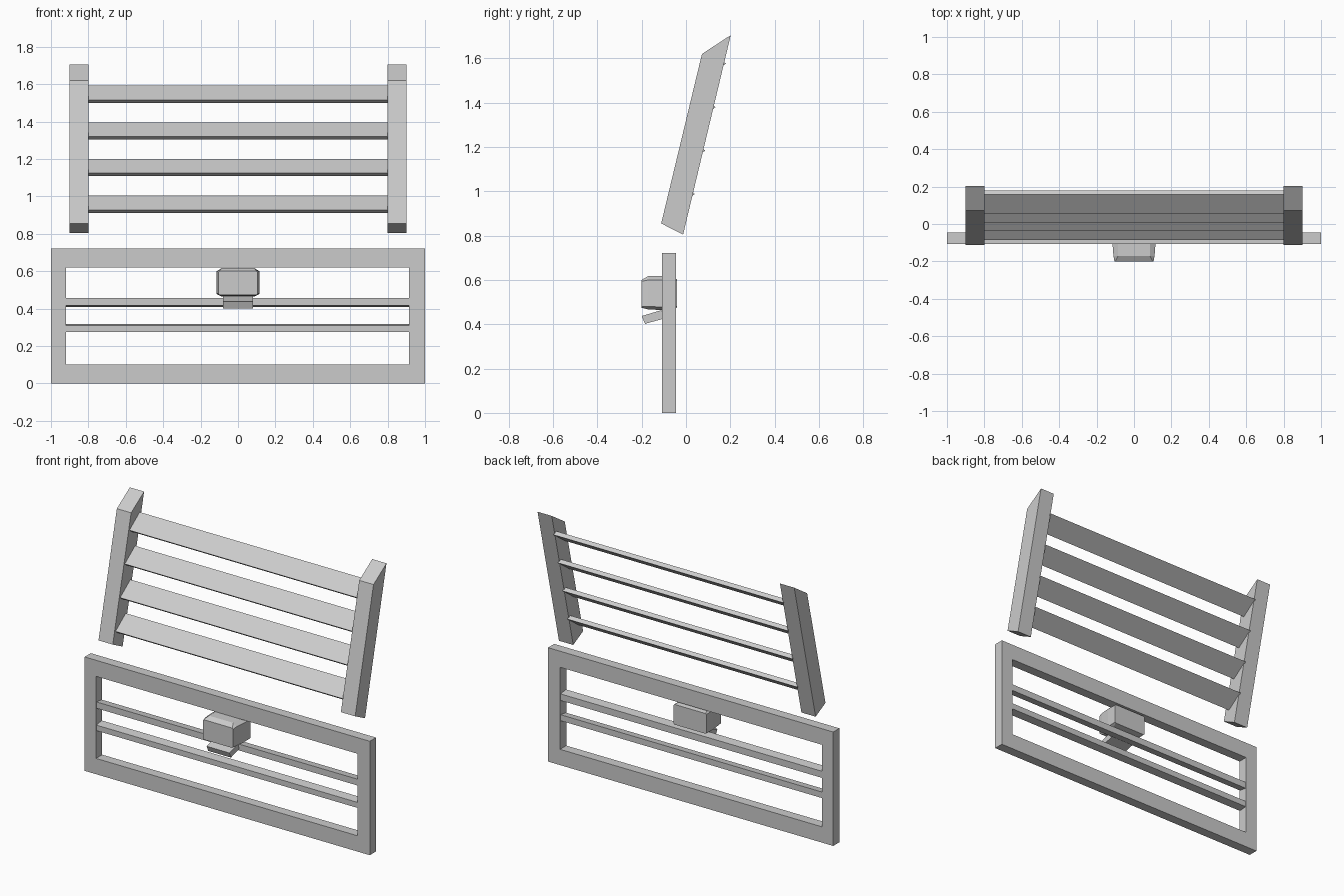
import bpy, bmesh

if "Cube" in bpy.data.objects:
    bpy.data.objects.remove(bpy.data.objects["Cube"])


def loft(name, rings):
    """Closed solid through rings of equal point count."""
    bm = bmesh.new()
    vs = [[bm.verts.new(p) for p in r] for r in rings]
    n = len(vs[0])
    for a, b in zip(vs, vs[1:]):
        for i in range(n):
            j = (i + 1) % n
            bm.faces.new((a[i], a[j], b[j], b[i]))
    bm.faces.new(vs[0])
    bm.faces.new(vs[-1])
    bmesh.ops.recalc_face_normals(bm, faces=bm.faces)
    me = bpy.data.meshes.new(name)
    bm.to_mesh(me)
    bm.free()
    ob = bpy.data.objects.new(name, me)
    bpy.context.collection.objects.link(ob)
    return ob


def bar(name, x0, x1, profile):
    """Extrude a (y, z) profile along x."""
    return loft(name, [[(x, y, z) for y, z in profile] for x in (x0, x1)])


# Leaning side posts
post = [(-0.112, 0.855), (-0.013, 0.805), (0.202, 1.705), (0.072, 1.62)]
bar("post_left", -0.9, -0.8, post)
bar("post_right", 0.8, 0.9, post)

# Tilted louvre slats
for i in range(4):
    dy, dz = -0.0465 * i, -0.196 * i
    slat = [(0.055, 1.516), (0.158, 1.592), (0.18, 1.576), (0.075, 1.50)]
    bar(f"slat_{i + 1}", -0.805, 0.805, [(y + dy, z + dz) for y, z in slat])

# Lower frame: one ring with a rectangular opening
outer = [(-1, 0), (1, 0), (1, 0.722), (-1, 0.722)]
inner = [(-0.92, 0.1), (0.915, 0.1), (0.915, 0.62), (-0.92, 0.62)]
F, B = -0.108, -0.046
bm = bmesh.new()
loops = [[bm.verts.new((x, y, z)) for x, z in pts]
         for pts, y in ((outer, F), (outer, B), (inner, B), (inner, F))]
for k in range(4):
    a, b = loops[k], loops[(k + 1) % 4]
    for i in range(4):
        j = (i + 1) % 4
        bm.faces.new((a[i], a[j], b[j], b[i]))
bmesh.ops.recalc_face_normals(bm, faces=bm.faces)
me = bpy.data.meshes.new("lower_frame")
bm.to_mesh(me)
bm.free()
bpy.context.collection.objects.link(bpy.data.objects.new("lower_frame", me))

# Frame rails
bar("upper_rail", -0.922, 0.917, [(-0.105, 0.417), (-0.105, 0.457), (-0.05, 0.45), (-0.05, 0.408)])
bar("lower_rail", -0.922, 0.917, [(-0.105, 0.275), (-0.105, 0.31), (-0.05, 0.318), (-0.05, 0.28)])


# Central housing with chamfered top and bottom
def section(y, hw, top_hw, z0, z1, z2, z3):
    half = [(top_hw, z0), (hw, z1), (hw, z2), (top_hw, z3)]
    return [(x, y, z) for x, z in half] + [(-x, y, z) for x, z in reversed(half)]


loft("housing", [
    section(-0.2, 0.105, 0.10, 0.474, 0.48, 0.594, 0.60),
    section(-0.17, 0.11, 0.085, 0.467, 0.48, 0.60, 0.618),
    section(-0.105, 0.115, 0.085, 0.464, 0.478, 0.60, 0.618),
    section(-0.04, 0.115, 0.11, 0.475, 0.48, 0.598, 0.603)])

# Tilted spout under the housing
bar("spout", -0.08, 0.08, [(-0.2, 0.437), (-0.11, 0.464), (-0.105, 0.424), (-0.185, 0.402)])
